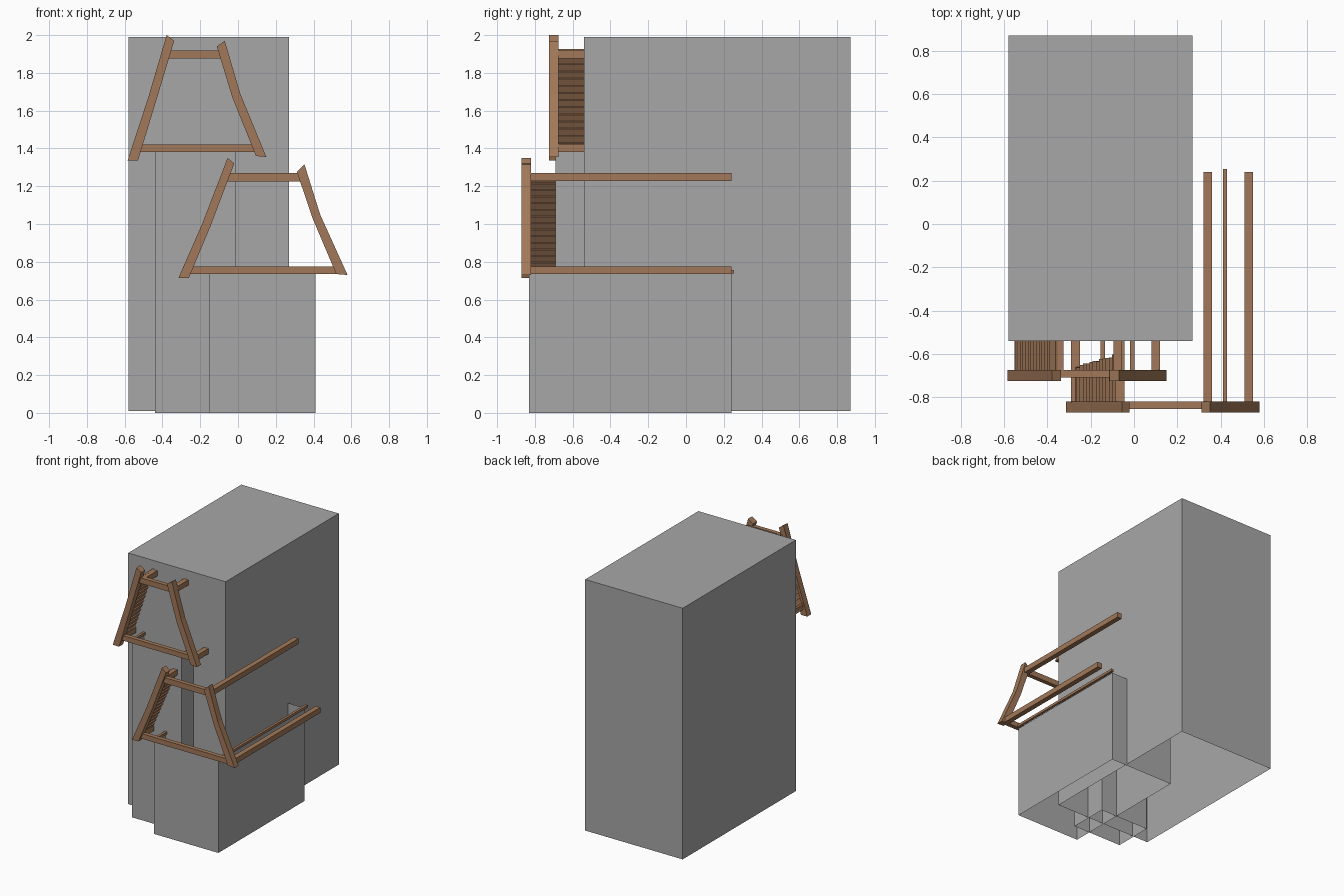
import bpy, bmesh, math, random
from mathutils import Vector

if "Cube" in bpy.data.objects:
    bpy.data.objects.remove(bpy.data.objects["Cube"])

random.seed(3)


def material(name, rgb):
    m = bpy.data.materials.new(name)
    m.diffuse_color = (*rgb, 1)
    m.use_nodes = True
    m.node_tree.nodes["Principled BSDF"].inputs["Base Color"].default_value = m.diffuse_color
    return m


GREY = material("grey wall", (0.39, 0.39, 0.39))
WOOD = material("brown timber", (0.36, 0.19, 0.10))


def finish(name, bm, mat, recalc=True):
    if recalc:
        bmesh.ops.recalc_face_normals(bm, faces=bm.faces[:])
    me = bpy.data.meshes.new(name)
    bm.to_mesh(me)
    bm.free()
    me.materials.append(mat)
    ob = bpy.data.objects.new(name, me)
    bpy.context.collection.objects.link(ob)
    return ob


def add_box(bm, x, y, z):
    """Add a box from three (low, high) ranges."""
    v = [bm.verts.new((x[i], y[j], z[k])) for i in (0, 1) for j in (0, 1) for k in (0, 1)]
    for f in ((0, 1, 3, 2), (4, 6, 7, 5), (0, 4, 5, 1), (2, 3, 7, 6), (0, 2, 6, 4), (1, 5, 7, 3)):
        bm.faces.new([v[i] for i in f])


def walls(name, x, y, z, top):
    """Box shell, open underneath and optionally open above."""
    bm = bmesh.new()
    add_box(bm, x, y, z)
    bmesh.ops.recalc_face_normals(bm, faces=bm.faces[:])
    doomed = [f for f in bm.faces if f.normal.z < -0.5 or (f.normal.z > 0.5 and not top)]
    bmesh.ops.delete(bm, geom=doomed, context='FACES')
    finish(name, bm, GREY, recalc=False)


def beam(name, x, y, z):
    bm = bmesh.new()
    add_box(bm, x, y, z)
    finish(name, bm, WOOD)


def rafter(name, outer, inner, y):
    """Bent rafter: outline in x/z given bottom to top, extruded along y."""
    bm = bmesh.new()
    rings = []
    for o, i in zip(outer, inner):
        rings.append([bm.verts.new((p[0], yy, p[1])) for p, yy in
                      ((o, y[0]), (i, y[0]), (i, y[1]), (o, y[1]))])
    for a, b in zip(rings, rings[1:]):
        for k in range(4):
            bm.faces.new((a[k], a[(k + 1) % 4], b[(k + 1) % 4], b[k]))
    bm.faces.new(rings[0])
    bm.faces.new(rings[-1])
    finish(name, bm, WOOD)


def slats(name, low, high, y0, back_low, back_high, count=14):
    """Overlapping roof slats up the left slope, each tilted inward at its top."""
    bm = bmesh.new()
    low, high = Vector(low), Vector(high)
    slope = math.atan2(high.y - low.y, high.x - low.x) - math.radians(13)
    half = (high - low).length / count * 0.62
    d = Vector((math.cos(slope), math.sin(slope))) * half
    n = Vector((-math.sin(slope), math.cos(slope))) * 0.006
    for k in range(count):
        t = (k + 0.5) / count
        c = low.lerp(high, t)
        y1 = back_low + (back_high - back_low) * t + random.uniform(-0.006, 0.006)
        loops = [[bm.verts.new((p.x, y, p.y)) for p in (c - d - n, c + d - n, c + d + n, c - d + n)]
                 for y in (y0, y1)]
        a, b = loops
        for k2 in range(4):
            bm.faces.new((a[k2], a[(k2 + 1) % 4], b[(k2 + 1) % 4], b[k2]))
        bm.faces.new(a)
        bm.faces.new(b)
    finish(name, bm, WOOD)


# Building masses
walls("main_block", (-0.58, 0.27), (-0.54, 0.87), (0.01, 1.99), True)
walls("middle_bay_walls", (-0.44, -0.01), (-0.69, -0.38), (0, 1.38), False)
walls("lower_bay_walls", (-0.15, 0.41), (-0.83, 0.24), (0, 0.735), False)

# Upper gable: front frame
rafter("upper_left_rafter", [(-0.585, 1.335), (-0.475, 1.67), (-0.378, 2.0)],
       [(-0.53, 1.335), (-0.425, 1.68), (-0.338, 1.97)], (-0.725, -0.675))
rafter("upper_right_rafter", [(0.15, 1.355), (0.012, 1.69), (-0.07, 1.97)],
       [(0.095, 1.36), (-0.03, 1.67), (-0.112, 1.94)], (-0.725, -0.675))
# Lower gable: front frame
rafter("lower_left_rafter", [(-0.315, 0.715), (-0.19, 1.0), (-0.055, 1.35)],
       [(-0.26, 0.715), (-0.145, 0.99), (-0.02, 1.32)], (-0.87, -0.82))
rafter("lower_right_rafter", [(0.58, 0.73), (0.435, 1.05), (0.352, 1.315)],
       [(0.52, 0.735), (0.395, 1.03), (0.312, 1.275)], (-0.87, -0.82))

# Per gable: name, top z, bottom z, cross beam spans, long beam x centres, wall plate x, y front, y back
GABLES = (
    ("upper", 1.897, 1.402, (-0.37, -0.085), (-0.52, 0.10), (-0.345, -0.075), (0.10, -0.53), (-0.44, -0.008), -0.69, -0.38),
    ("lower", 1.248, 0.755, (-0.06, 0.335), (-0.26, 0.53), (-0.065, 0.34), (0.53, -0.27), (-0.145, 0.42), -0.835, 0.24),
)
for name, zt, zb, top, bottom, ridge_x, eave_x, plate_x, yf, yb in GABLES:
    # Collar and tie beams across the front
    beam(name + "_collar_beam", top, (yf - 0.018, yf + 0.016), (zt - 0.022, zt + 0.022))
    beam(name + "_tie_beam", bottom, (yf - 0.018, yf + 0.016), (zb - 0.02, zb + 0.02))
    # Purlins running back into the building
    for x in ridge_x:
        beam(name + "_top_purlin", (x - 0.02, x + 0.02), (yf + 0.01, yb), (zt - 0.021, zt + 0.021))
    for x in eave_x:
        beam(name + "_eave_purlin", (x - 0.02, x + 0.02), (yf + 0.01, yb), (zb - 0.021, zb + 0.021))
    # Thin plates along the wall tops
    for x in plate_x:
        beam(name + "_wall_plate", (x - 0.01, x + 0.01), (yf + 0.01, yb + 0.015), (zb - 0.018, zb + 0.002))

# Roof slats on the left slopes
slats("upper_roof_slats", (-0.54, 1.39), (-0.365, 1.92), -0.68, -0.40, -0.38)
slats("lower_roof_slats", (-0.27, 0.76), (-0.06, 1.25), -0.825, -0.665, -0.60)
